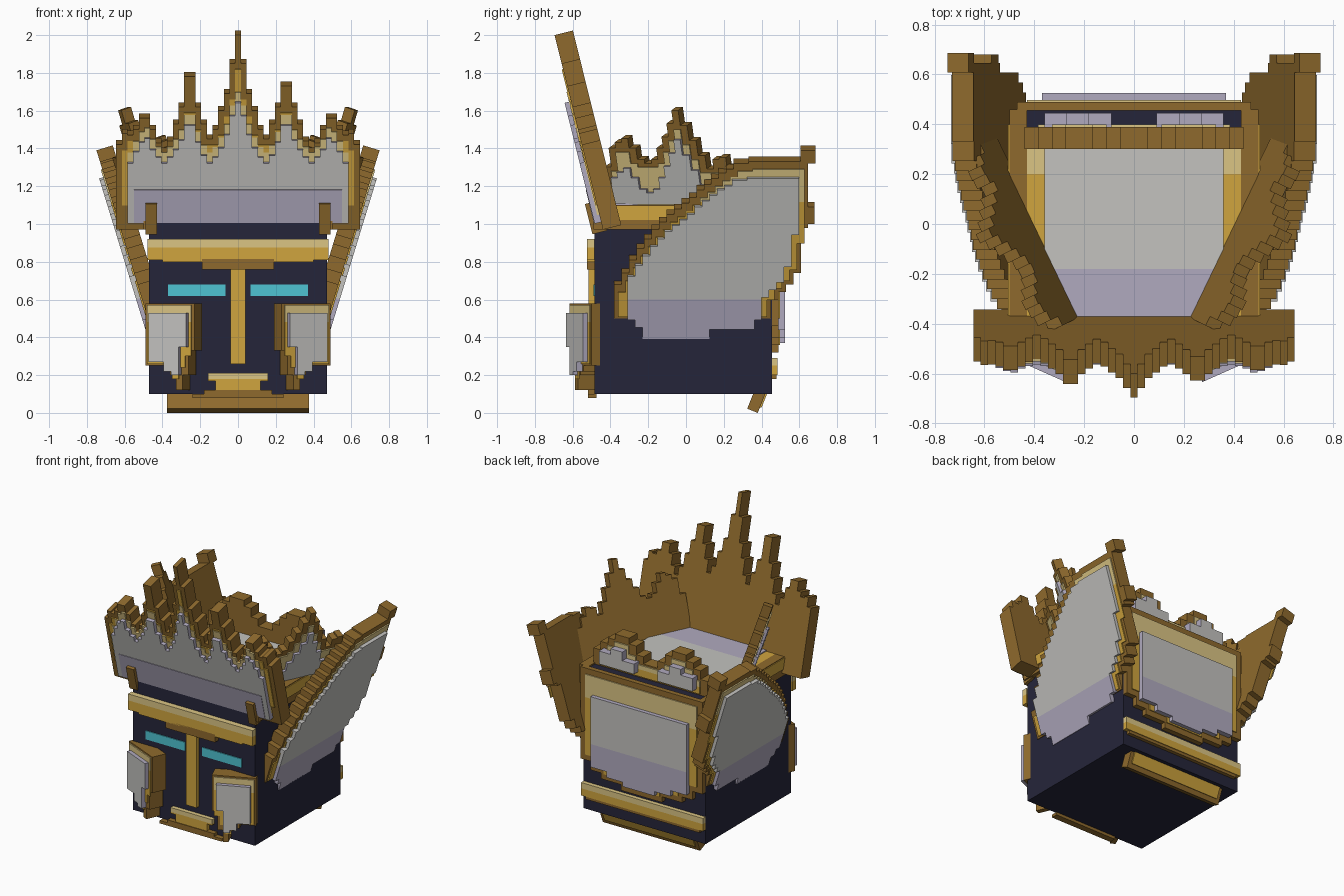
import bpy, bmesh
from mathutils import Vector

if "Cube" in bpy.data.objects:
    bpy.data.objects.remove(bpy.data.objects["Cube"])


# Materials, given as sRGB and stored as linear
def material(name, rgb):
    lin = [((c / 255 + 0.055) / 1.055) ** 2.4 for c in rgb] + [1]
    m = bpy.data.materials.new(name)
    m.use_nodes = True
    m.diffuse_color = lin
    b = m.node_tree.nodes["Principled BSDF"]
    b.inputs["Base Color"].default_value = lin
    b.inputs["Roughness"].default_value = 0.8
    return m


BROWN, GOLD, PALE, GREY, LILAC, NAVY, TEAL = range(7)
MATS = [material(*a) for a in (
    ("bronze brown", (143, 106, 45)), ("gold", (208, 165, 62)),
    ("pale gold", (219, 197, 132)), ("light grey", (195, 194, 191)),
    ("lilac grey", (176, 170, 191)), ("navy", (37, 37, 58)),
    ("teal", (78, 196, 210)))]


def frame(origin, u, v):
    u, v = Vector(u), Vector(v)
    return Vector(origin), u, v, u.cross(v).normalized()


# Outline made of touching columns, each with its own top and bottom
def steps(u0, w, tops, bots):
    if not isinstance(bots, list):
        bots = [bots] * len(tops)
    up, low = [], []
    for i, (t, b) in enumerate(zip(tops, bots)):
        a, c = u0 + i * w, u0 + (i + 1) * w
        up += [(a, t), (c, t)]
        low += [(a, b), (c, b)]
    pts = []
    for p in up + low[::-1]:
        if not pts or abs(p[0] - pts[-1][0]) + abs(p[1] - pts[-1][1]) > 1e-5:
            pts.append(p)
    return pts


def rect(u0, u1, v0, v1):
    return [(u0, v0), (u1, v0), (u1, v1), (u0, v1)]


# Flat plate in a frame; "split" gives (height, material below it)
def plate(name, pts, w0, w1, fr, mat, edge=None, split=None, mirror=False):
    o, u, v, n = fr
    for sx in ((1, -1) if mirror else (1,)):
        bm = bmesh.new()
        f = bm.faces.new([bm.verts.new((a, b, w0)) for a, b in pts])
        ext = bmesh.ops.extrude_face_region(bm, geom=[f])["geom"]
        bmesh.ops.translate(bm, vec=(0, 0, w1 - w0),
                            verts=[g for g in ext if isinstance(g, bmesh.types.BMVert)])
        if split:
            bmesh.ops.bisect_plane(bm, geom=bm.verts[:] + bm.edges[:] + bm.faces[:],
                                   plane_co=(0, split[0], 0), plane_no=(0, 1, 0))
        bm.normal_update()
        for f in bm.faces:
            f.material_index = mat
            if split and f.calc_center_bounds().y < split[0]:
                f.material_index = split[1]
            if edge is not None and abs(f.normal.z) < 0.5:
                f.material_index = edge
        for p in bm.verts:
            q = o + u * p.co.x + v * p.co.y + n * p.co.z
            p.co = (q.x * sx, q.y, q.z)
        bmesh.ops.recalc_face_normals(bm, faces=bm.faces[:])
        side = ("_left" if sx > 0 else "_right") if mirror else ""
        me = bpy.data.meshes.new(name + side)
        bm.to_mesh(me)
        bm.free()
        for m in MATS:
            me.materials.append(m)
        bpy.context.collection.objects.link(bpy.data.objects.new(name + side, me))


def shrink(h, d):
    return [min(h[max(i - 1, 0):i + 2]) - d for i in range(len(h))]


FRONT = frame((0, -0.485, 0), (1, 0, 0), (0, 0, 1))
BACK = frame((0, 0.455, 0), (-1, 0, 0), (0, 0, 1))
TOP = frame((0, 0, 0), (1, 0, 0), (0, 1, 0))

# Head block
plate("head", rect(-0.47, 0.47, -0.485, 0.455), 0.1, 1.09, TOP, NAVY)

# Face
plate("eye", rect(0.065, 0.37, 0.62, 0.68), 0, 0.006, FRONT, TEAL, mirror=True)
plate("nose", rect(-0.04, 0.04, 0.26, 0.77), 0, 0.03, FRONT, GOLD)
plate("nose_bridge", rect(-0.19, 0.19, 0.76, 0.815), 0, 0.04, FRONT, BROWN)
plate("brow", steps(-0.48, 0.08, [0.92] * 12, [0.81] + [0.8] * 10 + [0.81]),
      0, 0.04, FRONT, PALE, split=(0.875, GOLD))
plate("brow_backing", rect(-0.47, 0.47, 0.815, 0.91), 0, 0.035, FRONT, BROWN)
plate("mouth", steps(-0.16, 0.04, [0.21] * 8, [0.17] + [0.12] * 6 + [0.17]),
      0, 0.03, FRONT, PALE, split=(0.18, GOLD))
plate("chin", steps(-0.24, 0.06, [0.1, 0.12, 0.12, 0.12, 0.12, 0.12, 0.12, 0.1], 0.08),
      -0.01, 0.035, FRONT, BROWN)

# Cheek guards
CHEEK = frame((0, -0.718, 0), (1, 0.445, 0), (0, 0, 1))
plate("cheek_guard", steps(0.23, 0.0325, [0.58] * 8,
                           [0.33, 0.2, 0.12, 0.2, 0.22, 0.25, 0.25, 0.25]),
      -0.1, 0, CHEEK, BROWN, mirror=True)
plate("cheek_trim", steps(0.245, 0.0335, [0.57] * 7,
                          [0.3, 0.24, 0.18, 0.24, 0.26, 0.26, 0.26]),
      0, 0.008, CHEEK, PALE, split=(0.48, GOLD), mirror=True)
plate("cheek_plate", steps(0.26, 0.04, [0.53] * 5, [0.35, 0.2, 0.22, 0.27, 0.27]),
      0, 0.035, CHEEK, GREY, edge=LILAC, mirror=True)

# Front crown, leaning forward
CROWN = frame((0, -0.198, 0), (1, 0, 0), (0, -0.249, 1))
half = [2.0, 1.85, 1.69, 1.6, 1.5, 1.45, 1.53, 1.62, 1.73, 1.73, 1.62, 1.53,
        1.44, 1.38, 1.43, 1.5, 1.56, 1.56, 1.5, 1.47, 1.48, 1.42]
tall = half[:0:-1] + half
for i in (12, 13):
    tall[i] += 0.05
inner = [1.65, 1.58, 1.48, 1.41, 1.36, 1.33, 1.37, 1.44, 1.53, 1.53, 1.45, 1.4,
         1.36, 1.33, 1.36, 1.4, 1.46, 1.44, 1.39, 1.33]
inner = inner[:0:-1] + inner
plate("crown", steps(-0.645, 0.03, tall, 0.97), -0.1, 0, CROWN, BROWN)
plate("crown_trim", steps(-0.615, 0.03, shrink(tall, 0.03)[1:-1], 1.1), 0, 0.007, CROWN, GOLD)
plate("crown_inner_trim", steps(-0.585, 0.03, [h + 0.05 for h in inner], 1.05),
      0, 0.011, CROWN, PALE)
plate("crown_plate", steps(-0.585, 0.03, inner, 1.01), 0, 0.035, CROWN, GREY, edge=LILAC)
plate("crown_band", rect(-0.55, 0.55, 1.015, 1.19), 0.03, 0.038, CROWN, LILAC)
plate("crown_clasp", rect(0.43, 0.49, 0.96, 1.12), -0.02, 0.06, CROWN, BROWN, mirror=True)

# Side crowns, turned and leaning outward
SIDE = frame((-0.082, -0.185, 0), (0.434, 0.901, 0), (0.293, -0.141, 1))
spikes = [1.32, 1.42, 1.45, 1.47, 1.42, 1.36, 1.34, 1.36, 1.42, 1.48, 1.55, 1.62,
          1.54, 1.46, 1.38, 1.31, 1.36, 1.37, 1.32, 1.26]
plate("side_crown", steps(-0.04, 0.04, spikes, 1.04), 0, 0.06, SIDE, BROWN, mirror=True)
plate("side_crown_trim", steps(0, 0.04, shrink(spikes, 0.02)[1:-1], 1.06),
      0.06, 0.068, SIDE, PALE, split=(1.1, GOLD), mirror=True)
plate("side_crown_plate", steps(0, 0.04, [h - 0.15 for h in spikes[1:-1]], 1.13),
      0.06, 0.085, SIDE, GREY, edge=LILAC, mirror=True)

# Top rails and floor inside the crown
plate("top_rail", rect(0.43, 0.5, -0.49, 0.46), 0.97, 1.1, TOP, BROWN, mirror=True)
RAIL = frame((0.5, 0, 0), (0, 1, 0), (0, 0, 1))
plate("rail_trim", rect(-0.42, 0.4, 1.02, 1.095), 0, 0.006, RAIL, GOLD, mirror=True)
plate("floor_trim", rect(-0.43, 0.43, -0.4, 0.3), 1.09, 1.1, TOP, PALE, split=(0.2, GOLD))
plate("floor_plate", rect(-0.36, 0.36, -0.4, 0.3), 1.1, 1.108, TOP, GREY, split=(-0.18, LILAC))

# Swept side wings
WING = frame((0.324, 0, 0), (0, 1, 0), (0.306, 0, 1))
wt = [0.68, 0.74, 0.81, 0.87, 0.92, 0.97, 1.01, 1.05, 1.08, 1.11, 1.14, 1.18, 1.21,
      1.24, 1.27, 1.29, 1.32, 1.32] + [1.33] * 7 + [1.39, 1.39]
wb = [0.5] * 21 + [0.6, 0.64, 0.68, 0.74, 0.98, 1.32]
plate("wing", steps(-0.38, 0.0395, wt, wb), -0.09, 0, WING, BROWN, mirror=True)
plate("wing_tail", rect(0.6, 0.68, 1.0, 1.09), -0.09, 0, WING, BROWN, mirror=True)
plate("wing_trim", steps(-0.36, 0.0395, [h - 0.04 for h in wt[:25]],
                         [0.51] * 20 + [0.6, 0.66, 0.7, 0.76, 0.9]),
      0, 0.008, WING, PALE, split=(1.12, GOLD), mirror=True)
plate("wing_plate", steps(-0.31, 0.0395, [h - 0.08 for h in wt[2:25]],
                          [0.5, 0.46] + [0.4] * 9 + [0.45] * 6 +
                          [0.5, 0.62, 0.66, 0.7, 0.78, 0.95]),
      0, 0.03, WING, GREY, split=(0.61, LILAC), mirror=True)

# Back panel
edge_low = [0.36, 0.36, 0.4, 0.4, 0.44, 0.5]
low = edge_low[::-1] + edge_low
plate("back_panel", steps(-0.47, 0.94 / 12, [1.1] * 12, [b - 0.04 for b in low]),
      0, 0.035, BACK, BROWN)
plate("back_trim", steps(-0.43, 0.86 / 12, [1.06] * 12, low),
      0.035, 0.042, BACK, PALE, split=(0.9, GOLD))
plate("back_plate", steps(-0.37, 0.74 / 6, [0.93] * 6, [0.44, 0.4, 0.37, 0.37, 0.4, 0.44]),
      0.035, 0.07, BACK, GREY, edge=LILAC, split=(0.6, LILAC))
plate("back_bar", rect(-0.47, 0.47, 0.2, 0.29), 0, 0.03, BACK, PALE, split=(0.25, GOLD))
plate("back_bar_base", rect(-0.44, 0.44, 0.18, 0.2), 0, 0.025, BACK, BROWN)

# Tilted neck guard
NECK = frame((0, 0.38, 0), (-1, 0, 0), (0, 0.4, 1))
plate("neck_guard", rect(-0.375, 0.375, 0, 0.2), -0.06, 0, NECK, BROWN)
plate("neck_trim", rect(-0.35, 0.35, 0.03, 0.15), 0, 0.008, NECK, GOLD)

# Low rear crest
CREST = frame((0, 0.3, 0), (-1, 0, 0), (0, 0, 1))
bump = [1.19, 1.24, 1.3, 1.34, 1.34, 1.3, 1.26, 1.2]
bumps = bump[::-1] + bump
plate("rear_crest", steps(-0.44, 0.055, bumps, 1.08), 0, 0.09, CREST, BROWN)
plate("rear_crest_trim", steps(-0.385, 0.055, shrink(bumps, 0.01)[1:-1], 1.1),
      0.09, 0.1, CREST, PALE, split=(1.15, GOLD))
plate("rear_crest_plate", steps(0.09, 0.09, [1.2, 1.26, 1.22], 1.13),
      0.09, 0.145, CREST, GREY, edge=LILAC, mirror=True)
